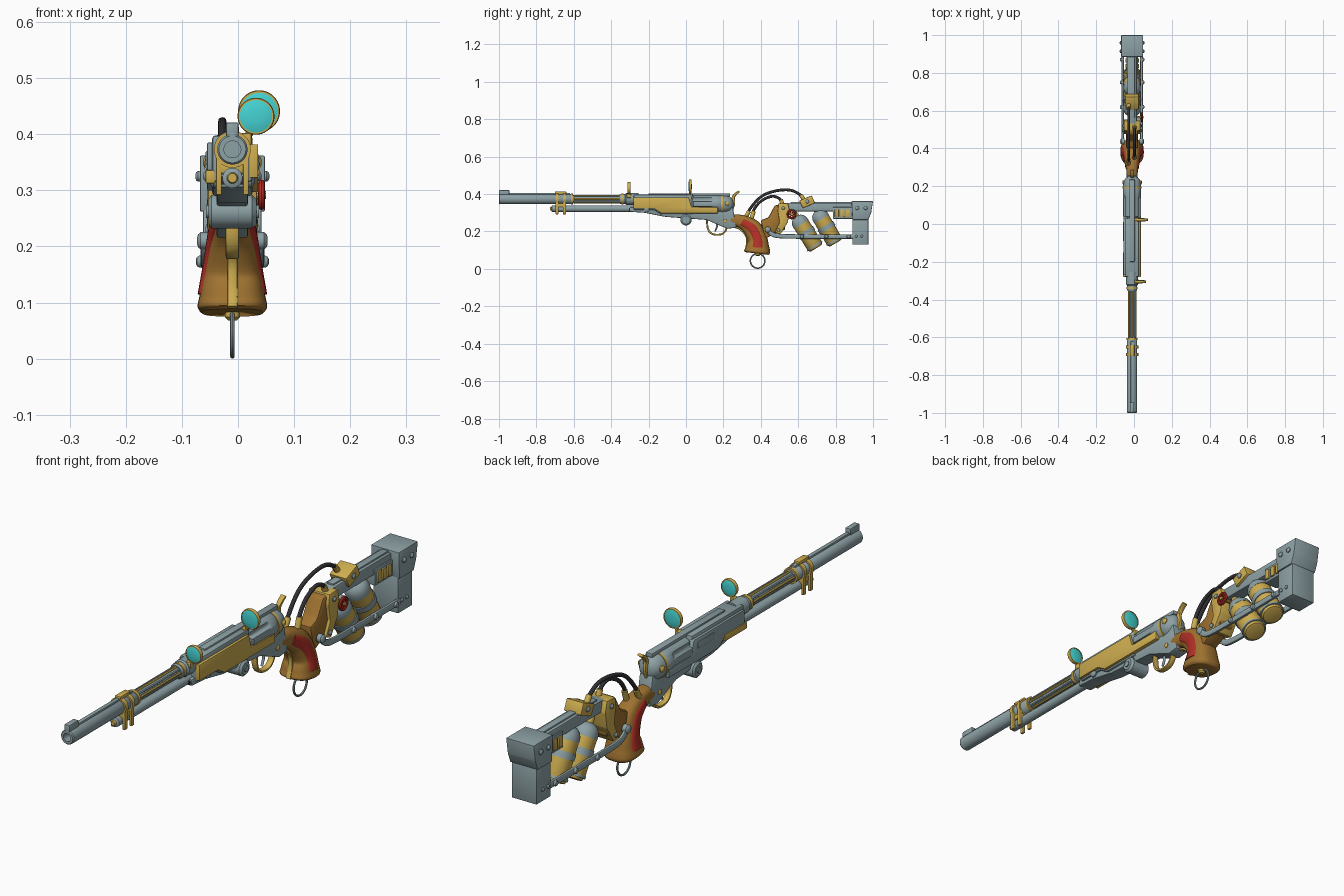
import bpy, bmesh
from math import sin, cos, pi
from mathutils import Vector as V

X0 = -0.01  # the gun's centre line; every x below is relative to it
COL = {'brass': (.62, .42, .08, 1), 'wood': (.35, .17, .03, 1), 'red': (.45, .03, .02, 1),
       'cyan': (.06, .65, .65, 1), 'rubber': (.03, .03, .035, 1), 'steel': (.27, .36, .38, 1)}
MATS = {}
for k, c in COL.items():
    MATS[k] = bpy.data.materials.new(k)
    MATS[k].diffuse_color = c


def finish(name, bm, col, bevel=0):
    bmesh.ops.recalc_face_normals(bm, faces=bm.faces)
    if bevel:
        bmesh.ops.bevel(bm, geom=bm.edges[:], offset=bevel, segments=2, profile=.5, affect='EDGES')
    me = bpy.data.meshes.new(name)
    bm.to_mesh(me)
    bm.free()
    me.materials.append(MATS[col])
    ob = bpy.data.objects.new(name, me)
    ob.location.x = X0
    bpy.context.collection.objects.link(ob)
    return ob


def loft(name, rings, col, closed=False, bevel=0):
    bm = bmesh.new()
    vs = [[bm.verts.new(p) for p in r] for r in rings]
    n = len(rings[0])
    for a, b in zip(vs, vs[1:] + vs[:1] if closed else vs[1:]):
        for i in range(n):
            bm.faces.new((a[i], a[(i + 1) % n], b[(i + 1) % n], b[i]))
    if not closed:
        bm.faces.new(vs[0])
        bm.faces.new(vs[-1])
    return finish(name, bm, col, bevel)


def lathe(name, p0, d, prof, col='steel', n=24, closed=False):
    """prof: (distance along d, radius)"""
    q = V(d).normalized().to_track_quat('Z', 'Y')
    return loft(name, [[V(p0) + q @ V((r * cos(2*pi*(i+.5)/n), r * sin(2*pi*(i+.5)/n), t)) for i in range(n)]
                       for t, r in prof], col, closed)


def rod(name, a, b, r, col='steel', n=16):
    L = (V(b) - V(a)).length
    return lathe(name, a, V(b) - V(a), [(0, r*.85), (r*.15, r), (L - r*.15, r), (L, r*.85)], col, n)


def prism(name, prof, x0, x1, col='steel', bevel=.003):
    """side profile in (y, z), extruded along x"""
    return loft(name, [[(x, y, z) for y, z in prof] for x in (x0, x1)], col, False, bevel)


def box(name, x0, x1, y0, y1, z0, z1, col='steel', bevel=.003):
    return prism(name, [(y0, z0), (y1, z0), (y1, z1), (y0, z1)], x0, x1, col, bevel)


def sweep(name, path, col, x=0, n=12, power=1, steps=5, closed=False):
    """path: (y, z, half width in x, half depth), smoothed, in a plane of constant x"""
    P = [V(p) for p in path]
    m = len(P)
    get = (lambda i: P[i % m]) if closed else (lambda i: P[max(0, min(m - 1, i))])
    pts = []
    for i in range(m if closed else m - 1):
        a, b, c, d = get(i-1), get(i), get(i+1), get(i+2)
        for k in range(steps):
            t = k / steps
            pts.append(.5 * (2*b + (c-a)*t + (2*a-5*b+4*c-d)*t*t + (3*b-a-3*c+d)*t**3))
    if not closed:
        pts.append(P[-1])
    rings, L = [], len(pts)
    sp = lambda v: (abs(v) ** power) * (1 if v > 0 else -1)
    for i, p in enumerate(pts):
        a, b = (pts[i-1], pts[(i+1) % L]) if closed else (pts[max(i-1, 0)], pts[min(i+1, L-1)])
        t = V((b[0]-a[0], b[1]-a[1])).normalized()
        rings.append([(x + p[2]*sp(cos(2*pi*j/n)), p[0] - t.y*p[3]*sp(sin(2*pi*j/n)),
                       p[1] + t.x*p[3]*sp(sin(2*pi*j/n))) for j in range(n)])
    return loft(name, rings, col, closed)


def bolt(name, s, x, y, z, r=.012, h=.012, col='steel'):
    lathe(name, (s*x, y, z), (s, 0, 0), [(-.01, r), (h*.5, r), (h*.85, r*.75), (h, r*.35)], col, 12)


Y = (0, 1, 0)
# barrel, sight rib and front sight
lathe('barrel', (0, -1, .373), Y, [(.12, .002), (.12, .015), (0, .015), (0, .024), (.004, .027), (.39, .027), (.4, .021)], n=32)
lathe('inner_barrel', (0, -.61, .373), Y, [(0, .018), (.35, .018)])
for i in range(8):
    a = 2*pi*i/8
    rod('barrel_strip', (.017*cos(a), -.6, .373 + .017*sin(a)), (.017*cos(a), -.34, .373 + .017*sin(a)), .0055,
        'steel' if i % 2 else 'brass', 8)
box('sight_rib', -.008, .008, -1, -.62, .39, .406)
box('front_sight', -.011, .011, -1, -.945, .395, .421)
lathe('barrel_collar', (0, -.355, .373), Y, [(0, .024), (.01, .027), (.03, .027), (.035, .032), (.1, .032)])
lathe('collar_ring', (0, -.345, .373), Y, [(0, .029), (.012, .029)], 'brass')
lathe('barrel_end_ring', (0, -.615, .373), Y, [(0, .029), (.012, .029)], 'brass')
# under-barrel tube and the brass bands that carry it
lathe('lower_tube', (0, -.72, .322), Y, [(0, .01), (.004, .018), (.5, .018)])
lathe('tube_cap', (0, -.728, .322), Y, [(0, .008), (.02, .013)], 'brass')
for y in (-.69, -.65):
    lathe('band_ring', (0, y-.008, .373), Y, [(0, .027), (0, .033), (.016, .033), (.016, .027)], 'brass', closed=True)
    for s in (-1, 1):
        box('band_strap', s*.024-.005, s*.024+.005, y-.008, y+.008, .292, .375, 'brass', .002)
box('band_top', -.012, .012, -.70, -.64, .40, .414, 'brass')
box('band_spacer', -.022, .022, -.695, -.645, .33, .35, 'brass')
# receiver with a brass cover on the right and a steel one on the left
prism('receiver', [(-.28, .315), (-.17, .315), (-.13, .29), (.03, .29), (.03, .398), (-.28, .398)], -.036, .036, bevel=.006)
prism('brass_cover', [(-.28, .382), (.015, .382), (.03, .33), (.17, .33), (.17, .297), (-.13, .297), (-.17, .322), (-.28, .322)],
      .03, .046, 'brass', .002)
prism('left_cover', [(-.27, .385), (.03, .385), (.05, .33), (.18, .33), (.18, .30), (-.12, .30), (-.16, .335), (-.27, .335)],
      -.045, -.03, bevel=.002)
box('left_brass_strip', -.048, -.03, -.28, -.15, .312, .336, 'brass')
box('left_port', -.048, -.04, -.09, .01, .345, .37)
box('top_strap', -.014, .014, -.2, .235, .388, .404)
prism('lower_frame', [(-.3, .33), (.25, .33), (.27, .22), (.22, .215), (.11, .262), (-.11, .278), (-.22, .3), (-.3, .305)],
      -.028, .028, bevel=.005)
box('frame_slot', -.023, .023, -.305, -.27, .275+.035, .325, 'rubber', .002)
for s in (-1, 1):
    bolt('tube_bolt', s, .028, -.21, .32, .016)
    bolt('frame_bolt', s, .027, .21, .255, .01, .006, 'brass')
# cross knob under the receiver
lathe('cross_knob', (-.043, 0, .262), (1, 0, 0), [(0, .022), (.006, .03), (.078, .03), (.086, .022)])
lathe('knob_centre', (-.047, 0, .262), (1, 0, 0), [(0, .012), (.094, .012)], n=12)
# fluted revolving cylinder
def flute(y, r, depth):
    return [((r - depth*max(0, cos(6*t))**.7) * sin(t), y, .347 + (r - depth*max(0, cos(6*t))**.7) * cos(t))
            for t in (2*pi*i/72 for i in range(72))]
loft('revolving_cylinder', [flute(.035, .044, .011), flute(.04, .048, .011), flute(.13, .048, .011), flute(.145, .048, .004),
                            flute(.15, .048, 0), flute(.185, .048, 0), flute(.19, .045, 0)], 'steel')
lathe('recoil_shield', (0, .193, .345), Y, [(0, .048), (.02, .048), (.04, .042), (.055, .03), (.06, .015)])
lathe('shield_ring', (0, .188, .345), Y, [(0, .05), (.01, .05)], 'brass')
for s in (-1, 1):
    bolt('shield_stud', s, .04, .22, .35, .012, .012, 'brass')
# hammer, trigger and guard
sweep('hammer', [(.23, .31, .008, .02), (.25, .35, .008, .013), (.252, .38, .008, .009), (.265, .4, .01, .007),
                 (.285, .415, .011, .005)], 'brass', power=.6)
sweep('trigger_guard', [(.112, .268, .012, .005), (.117, .215, .012, .005), (.14, .187, .012, .005), (.185, .184, .012, .005),
                        (.212, .205, .012, .005), (.222, .245, .012, .005)], 'brass', power=.6)
sweep('trigger', [(.165, .25, .005, .007), (.165, .225, .005, .005), (.155, .2, .005, .003)], 'steel')
# wooden grip with red side panels, straps and lanyard ring
G = [(.235, .262, .028, .03), (.30, .252, .032, .036), (.355, .215, .041, .05), (.382, .16, .05, .052),
     (.383, .115, .058, .063), (.382, .092, .062, .068), (.381, .082, .054, .06)]
sweep('grip', G, 'wood', n=28, power=.75)
sweep('grip_panel', [(y, z, w + .004, d*.62) for y, z, w, d in G[1:5]], 'red', n=24, power=.6)
sweep('front_strap', [(.225, .232, .009, .005), (.285, .215, .009, .005), (.322, .175, .009, .005), (.325, .13, .009, .005),
                      (.314, .092, .009, .005)], 'brass', power=.6)
lathe('lanyard_post', (0, .383, .068), (0, 0, 1), [(0, .008), (.006, .014), (.02, .014)], 'brass', 12)
sweep('lanyard_ring', [(.383 + .039*cos(pi*i/4), .043 + .039*sin(pi*i/4), .004, .004) for i in range(8)], 'steel', n=8, closed=True)
# wooden neck and brass bracket behind the grip
prism('stock_neck', [(.40, .26), (.44, .275), (.475, .34), (.53, .35), (.53, .21), (.47, .185), (.42, .16)], -.032, .032, 'wood', .008)
prism('neck_bracket', [(.495, .35), (.545, .352), (.555, .31), (.545, .25), (.505, .185), (.475, .195), (.50, .25), (.49, .31)],
      -.044, .044, 'brass', .004)
for s in (-1, 1):
    for y, z in ((.52, .325), (.495, .208)):
        bolt('bracket_bolt', s, .043, y, z, .009, .009)
# upper beam, side rails and butt
box('upper_beam', -.025, .025, .53, .92, .308, .352)
box('beam_ridge', -.014, .014, .56, .9, .35, .358)
box('vent_block', -.03, .03, .785, .9, .268, .33)
box('butt_lower', -.052, .052, .89, .975, .13, .275)
prism('butt_cap', [(.885, .362), (1, .362), (.99, .30), (.975, .262), (.89, .262)], -.058, .058)
for s in (-1, 1):
    for i in range(3):
        box('vent_slat', s*.03-.006, s*.03+.006, .795 + i*.03, .817 + i*.03, .278, .318, 'brass', .002)
    for y in (.915, .96):
        bolt('cap_bolt', s, .056, y, .325, .01, .01)
    for y in (.91, .94):
        bolt('butt_bolt', s, .051, y, .175, .007, .007)
    sweep('side_rail', [(.435, .212, .007, .012), (.455, .19, .007, .012), (.49, .177, .007, .012), (.6, .173, .007, .012),
                        (.9, .173, .007, .012)], 'steel', s*.05, power=.6)
    bolt('rail_end', s, .05, .437, .21, .016, .013)
    for y in (.62, .75, .87):
        bolt('rail_bolt', s, .053, y, .173, .011, .012)
# two tilted tanks, each with neck, dome, body and straps
for i, (y, z, d) in enumerate([(.59, .28, V((0, .53, -.85))), (.70, .31, V((0, .5, -.87)))]):
    p = V((0, y, z))
    lathe('tank_neck', p - d*.03, d, [(0, .012), (.01, .016), (.04, .016)], 'brass', 12)
    lathe('tank_dome', p, d, [(0, .015), (.004, .026), (.015, .038), (.03, .045), (.05, .046)])
    lathe('tank_body', p, d, [(.045, .045), (.185, .045), (.198, .038), (.2, .03)], 'brass')
    lathe('tank_strap', p, d, [(.09, .044), (.09, .0485), (.115, .0485), (.115, .044)], closed=True)
    lathe('tank_foot', p, d, [(.18, .044), (.18, .047), (.19, .047), (.19, .04)], closed=True)
lathe('teal_fitting', (0, .672, .345), (0, .5, -.87), [(0, .012), (.005, .02), (.025, .02), (.03, .012)], 'cyan', 8)
# tilted brass manifold on the beam
prism('manifold', [(.605, .365), (.625, .325), (.69, .352), (.672, .393)], -.036, .036, 'brass', .004)
for s in (-1, 1):
    bolt('manifold_bolt', s, .035, .648, .36, .01, .008)
# red valve wheel
lathe('valve_stem', (0, .565, .292), (1, 0, 0), [(0, .007), (.06, .007)], 'brass', 10)
sweep('valve_wheel', [(.565 + .021*cos(pi*i/4), .292 + .021*sin(pi*i/4), .006, .006) for i in range(8)], 'red', .052, 8, closed=True)
for i in range(3):
    a = pi*i/3
    rod('valve_spoke', (.052, .565 - .02*cos(a), .292 - .02*sin(a)), (.052, .565 + .02*cos(a), .292 + .02*sin(a)), .004, 'red', 8)
# rubber hoses with brass ferrules
H = .0075
for x in (-.018, .012):
    sweep('long_hose' if x < 0 else 'short_hose',
          [(y, z, H, H) for y, z in ([(.315, .27), (.345, .325), (.40, .385), (.47, .415), (.55, .422), (.605, .40), (.63, .37)] if x < 0
                                     else [(.345, .26), (.365, .32), (.405, .365), (.46, .388), (.5, .375), (.515, .345)])],
          'rubber', x, 12)
rod('ferrule_a', (-.018, .318, .275), (-.018, .338, .31), .011, 'brass')
rod('ferrule_b', (.012, .35, .27), (.012, .363, .31), .011, 'brass')
rod('ferrule_c', (.012, .518, .34), (.012, .507, .37), .011, 'brass')
rod('ferrule_d', (-.018, .635, .365), (-.018, .612, .396), .011, 'brass')
# two round cyan lenses on brass stems
for y, x, z, r in ((-.305, .042, .432, .033), (.022, .0475, .441, .0375)):
    rod('lens_stem', (.02, y, .385), (x - .012, y, z - r + .004), .006, 'brass', 10)
    box('lens_mount', .014, .034, y - .012, y + .012, .38, .402, 'brass')
    lathe('lens_rim', (x, y - .007, z), Y, [(0, r*.88), (0, r*.96), (.004, r), (.01, r), (.014, r*.96), (.014, r*.88)],
          'brass', 32, True)
    lathe('lens', (x, y - .009, z), Y, [(0, r*.3), (.001, r*.6), (.004, r*.9), (.014, r*.9), (.017, r*.6), (.018, r*.3)], 'cyan', 32)

bpy.ops.object.select_all(action='SELECT')
bpy.context.view_layer.objects.active = bpy.context.selected_objects[0]
bpy.ops.object.shade_smooth_by_angle(angle=.6)
